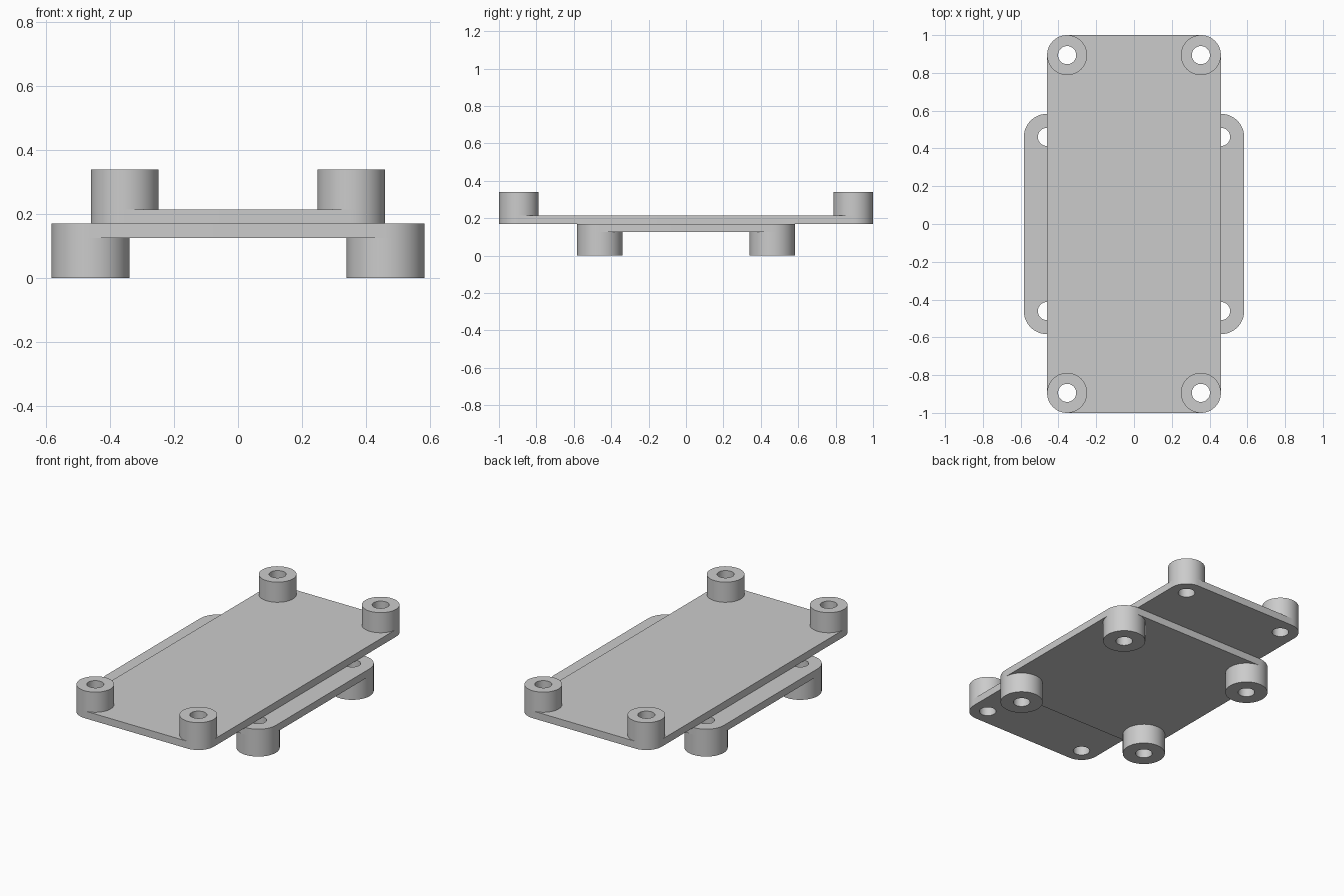
import bpy, bmesh
from math import radians, pi, cos, sin

cube = bpy.data.objects.get("Cube")
if cube:
    bpy.data.objects.remove(cube, do_unlink=True)

GREY = (0.6, 0.6, 0.6, 1)
grey = bpy.data.materials.new("light_grey")
grey.use_nodes = True
grey.diffuse_color = GREY
grey.node_tree.nodes["Principled BSDF"].inputs["Base Color"].default_value = GREY

HOLE = 0.048
QUARTER = 12  # segments in a quarter circle


def arc(cx, cy, r, start, steps):
    return [(cx + r * cos(start + i * pi / 2 / QUARTER),
             cy + r * sin(start + i * pi / 2 / QUARTER)) for i in range(steps)]


def circle(cx, cy, r):
    return arc(cx, cy, r, 0, 4 * QUARTER)


def rounded_rect(px, py, r):
    """Outline whose corner arcs are centred on (+-px, +-py)."""
    points = []
    for n, (sx, sy) in enumerate([(1, 1), (-1, 1), (-1, -1), (1, -1)]):
        points += arc(sx * px, sy * py, r, n * pi / 2, QUARTER + 1)
    return points


def extrude_outline(name, loops, z0, z1):
    """Fill the outer loop, leave the inner loops open as holes, extrude z0..z1."""
    curve = bpy.data.curves.new(name, "CURVE")
    curve.dimensions = "2D"
    curve.fill_mode = "BOTH"
    curve.extrude = (z1 - z0) / 2
    for loop in loops:
        spline = curve.splines.new("POLY")
        spline.points.add(len(loop) - 1)
        for point, (x, y) in zip(spline.points, loop):
            point.co = (x, y, 0, 1)
        spline.use_cyclic_u = True
    obj = bpy.data.objects.new(name, curve)
    bpy.context.collection.objects.link(obj)
    bpy.ops.object.select_all(action="DESELECT")
    obj.select_set(True)
    bpy.context.view_layer.objects.active = obj
    bpy.ops.object.convert(target="MESH")
    obj = bpy.context.view_layer.objects.active

    # Weld caps to walls and place at height
    bm = bmesh.new()
    bm.from_mesh(obj.data)
    bmesh.ops.remove_doubles(bm, verts=bm.verts, dist=0.0001)
    bmesh.ops.recalc_face_normals(bm, faces=bm.faces)
    bmesh.ops.translate(bm, verts=bm.verts, vec=(0, 0, (z0 + z1) / 2))
    bm.to_mesh(obj.data)
    bm.free()
    obj.data.materials.clear()
    obj.data.materials.append(grey)
    bpy.ops.object.shade_smooth_by_angle(angle=radians(30))
    return obj


def bracket(name, px, py, r, plate_z, boss_z):
    """Rounded plate with a hollow standoff on each corner."""
    corners = [(sx, sy) for sx in (-1, 1) for sy in (-1, 1)]
    holes = [circle(sx * px, sy * py, HOLE) for sx, sy in corners]
    extrude_outline(name + "_plate", [rounded_rect(px, py, r)] + holes, *plate_z)
    for (sx, sy), hole in zip(corners, holes):
        place = ("front" if sy < 0 else "back") + ("_left" if sx > 0 else "_right")
        extrude_outline(f"{name}_standoff_{place}",
                        [circle(sx * px, sy * py, r), hole], *boss_z)


# Long upper plate with standoffs pointing up
bracket("upper", 0.354, 0.894, 0.106, (0.17, 0.215), (0.215, 0.34))
# Square lower plate with standoffs pointing down
bracket("lower", 0.461, 0.461, 0.122, (0.125, 0.17), (0, 0.125))
